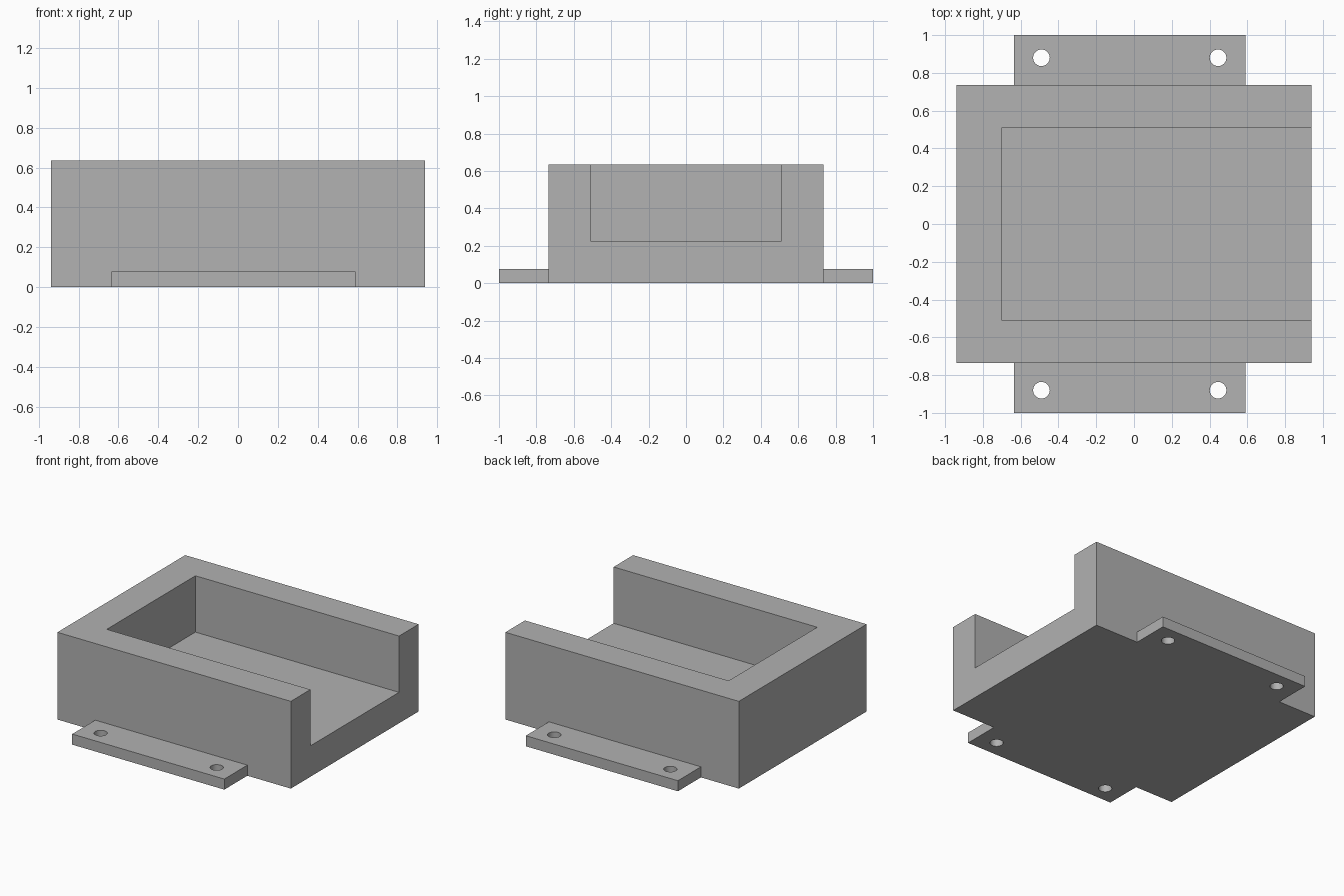
import bpy
from mathutils import Vector

cube = bpy.data.objects.get("Cube")
if cube:
    bpy.data.objects.remove(cube, do_unlink=True)

grey = bpy.data.materials.new("plain grey")
grey.use_nodes = True
colour = (0.445, 0.445, 0.445, 1)
grey.diffuse_color = colour
grey.node_tree.nodes["Principled BSDF"].inputs["Base Color"].default_value = colour


def box(name, low, high):
    """Box between two opposite corners."""
    low, high = Vector(low), Vector(high)
    bpy.ops.mesh.primitive_cube_add(size=1)
    obj = bpy.context.object
    obj.name = name
    for v in obj.data.vertices:
        v.co = (low + high) / 2 + v.co * (high - low)
    obj.data.materials.append(grey)
    return obj


def cut(target, cutter):
    """Subtract the cutter, apply, and remove the cutter."""
    cutter.hide_render = True
    mod = target.modifiers.new("cut", "BOOLEAN")
    mod.operation = "DIFFERENCE"
    mod.solver = "EXACT"
    mod.object = cutter
    bpy.context.view_layer.objects.active = target
    bpy.ops.object.modifier_apply(modifier=mod.name)
    bpy.data.objects.remove(cutter, do_unlink=True)


LENGTH, WIDTH, HEIGHT = 0.94, 0.735, 0.635
FLANGE_TOP = 0.077

# Block with a pocket open at the top and at the left end
body = box("tray_body", (-LENGTH, -WIDTH, 0), (LENGTH, WIDTH, HEIGHT))
cut(body, box("pocket_cutter", (-0.7, -0.51, 0.225), (LENGTH + 0.2, 0.51, HEIGHT + 0.2)))

# Mounting flanges, each with two screw holes
for name, side in (("front_flange", -1), ("back_flange", 1)):
    ys = sorted((side * WIDTH, side))
    flange = box(name, (-0.635, ys[0], 0), (0.59, ys[1], FLANGE_TOP))
    for x in (-0.49, 0.445):
        bpy.ops.mesh.primitive_cylinder_add(
            vertices=32, radius=0.044, depth=0.4, location=(x, side * 0.88, 0))
        drill = bpy.context.object
        drill.data.materials.append(grey)
        cut(flange, drill)
    # Smooth hole walls, crisp edges elsewhere
    bpy.ops.object.select_all(action="DESELECT")
    flange.select_set(True)
    bpy.context.view_layer.objects.active = flange
    bpy.ops.object.shade_smooth_by_angle()
